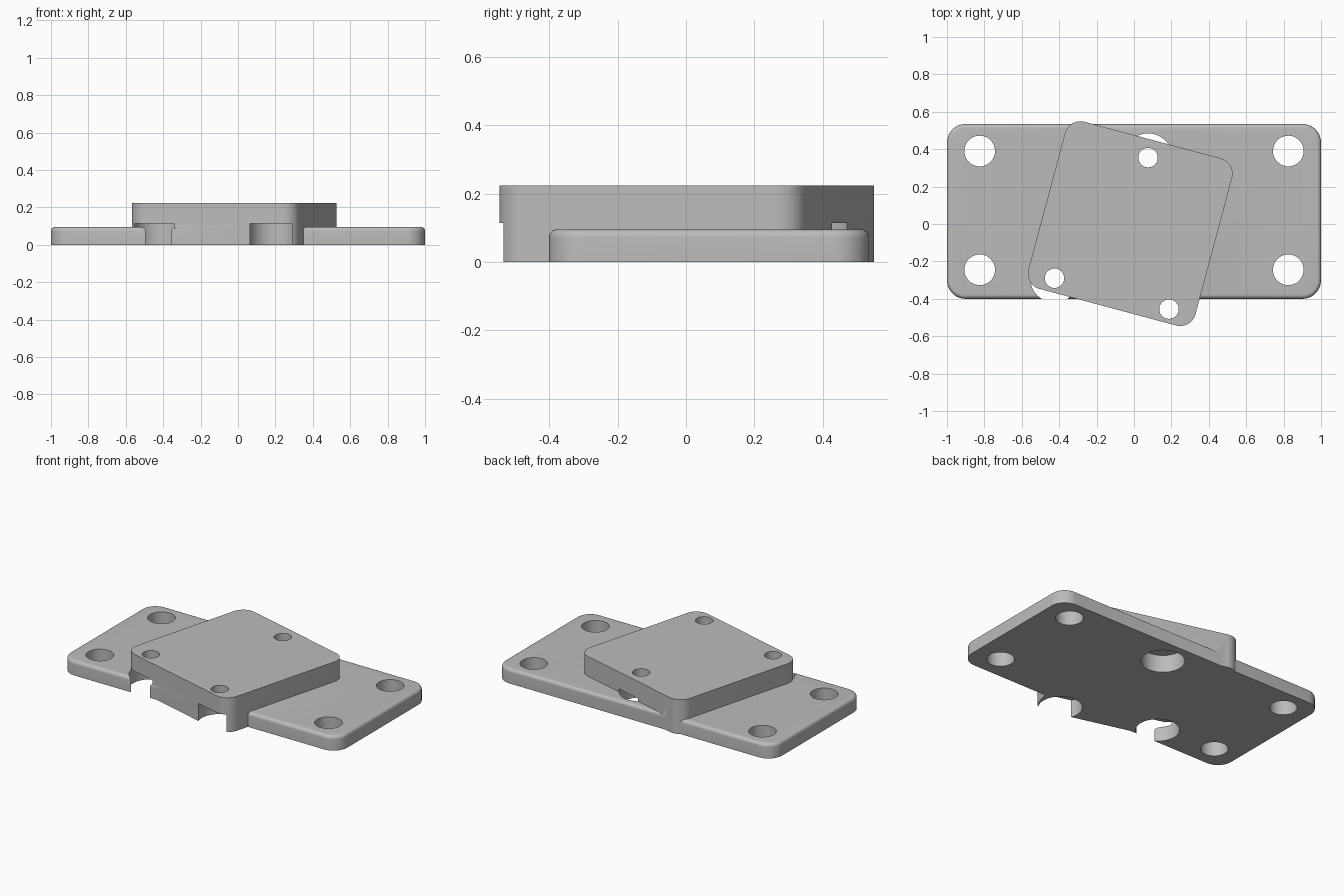
import bpy, bmesh
from math import sin, cos, pi, radians

cube = bpy.data.objects.get("Cube")
if cube:
    bpy.data.objects.remove(cube, do_unlink=True)

grey = bpy.data.materials.new("grey")
grey.use_nodes = True
colour = (0.5, 0.5, 0.5, 1)
grey.diffuse_color = colour
grey.node_tree.nodes["Principled BSDF"].inputs["Base Color"].default_value = colour


def rounded_outline(width, depth, radius, steps=12):
    """Counter-clockwise outline of a rectangle with rounded corners."""
    points = []
    for i, (sx, sy) in enumerate([(1, 1), (-1, 1), (-1, -1), (1, -1)]):
        for k in range(steps + 1):
            a = (i + k / steps) * pi / 2
            points.append((sx * (width / 2 - radius) + radius * cos(a),
                           sy * (depth / 2 - radius) + radius * sin(a)))
    return points


def rounded_slab(name, width, depth, height, radius, centre, turn=0, fillet=0):
    """Slab on the ground with rounded corners and an optional rounded top rim."""
    levels = [(0, 0), (height, 0)]
    if fillet:
        levels = [(0, 0)] + [(height - fillet + fillet * sin(k * pi / 12),
                              fillet * (1 - cos(k * pi / 12))) for k in range(7)]
    bm = bmesh.new()
    rings = [[bm.verts.new((x, y, z)) for x, y in
              rounded_outline(width - 2 * inset, depth - 2 * inset, radius - inset)]
             for z, inset in levels]
    count = len(rings[0])
    for low, high in zip(rings, rings[1:]):
        for i in range(count):
            j = (i + 1) % count
            bm.faces.new((low[i], low[j], high[j], high[i]))
    bm.faces.new(rings[0][::-1])
    bm.faces.new(rings[-1])
    mesh = bpy.data.meshes.new(name)
    bm.to_mesh(mesh)
    bm.free()
    mesh.materials.append(grey)
    obj = bpy.data.objects.new(name, mesh)
    obj.location = (*centre, 0)
    obj.rotation_euler.z = turn
    bpy.context.collection.objects.link(obj)
    return obj


def drill(x, y, radius, top):
    """Cylinder cutter from below the ground up to the given height."""
    bottom = -0.1
    bpy.ops.mesh.primitive_cylinder_add(vertices=48, radius=radius, depth=top - bottom,
                                        location=(x, y, (top + bottom) / 2))
    cutter = bpy.context.object
    cutter.name = "hole_cutter"
    cutter.hide_render = True
    cutter.data.materials.append(grey)
    return cutter


def combine(target, tool, operation):
    bpy.context.view_layer.objects.active = target
    mod = target.modifiers.new("combine", "BOOLEAN")
    mod.operation = operation
    mod.solver = "EXACT"
    mod.object = tool
    bpy.ops.object.modifier_apply(modifier=mod.name)
    bpy.data.objects.remove(tool, do_unlink=True)


# Long base plate joined with the turned square block
plate = rounded_slab("mounting_plate", 2, 0.935, 0.095, 0.1, (0, 0.0675), fillet=0.022)
block = rounded_slab("square_block", 0.925, 0.925, 0.224, 0.085, (-0.02, 0.002), radians(-15))
combine(plate, block, "UNION")

# Corner mounting holes
for x in (-0.825, 0.825):
    for y in (-0.245, 0.39):
        combine(plate, drill(x, y, 0.082, 0.4), "DIFFERENCE")

# Screw holes in the block, each with a wide counterbore from below
for x, y in ((0.075, 0.355), (-0.425, -0.29), (0.187, -0.455)):
    combine(plate, drill(x, y, 0.13, 0.114), "DIFFERENCE")
    combine(plate, drill(x, y, 0.052, 0.4), "DIFFERENCE")

# Smooth rounded walls, crisp edges
bpy.ops.object.select_all(action="DESELECT")
plate.select_set(True)
bpy.context.view_layer.objects.active = plate
bpy.ops.object.shade_smooth_by_angle(angle=radians(30))
